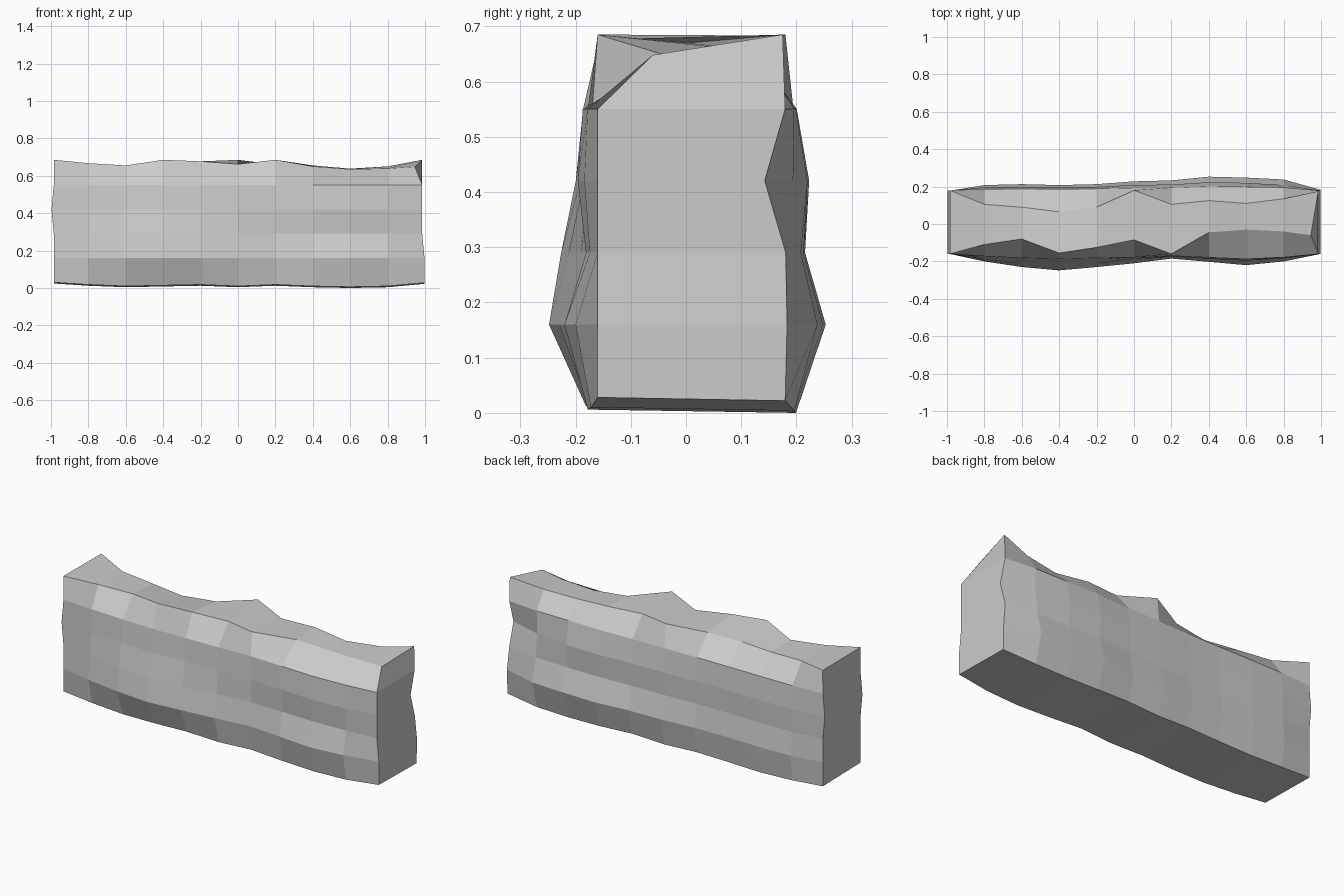
import bpy, bmesh

# stations along the wall block
XS = [-0.985, -0.8, -0.6, -0.4, -0.2, 0, 0.2, 0.4, 0.6, 0.8, 0.985]
ROWS = [0.02, 0.16, 0.29, 0.42, 0.55]

# outward bulge of each face per station, and its strength per row
FRONT = [0.0, 0.04, 0.07, 0.088, 0.07, 0.05, 0.025, 0.042, 0.06, 0.04, 0.0]
BACK = [0.0, 0.03, 0.035, 0.03, 0.035, 0.05, 0.055, 0.075, 0.07, 0.06, 0.005]
FRONT_LEFT = [0.25, 1.0, 0.75, 0.45, 0.3]
FRONT_RIGHT = [0.3, 1.0, 0.35, 0.6, 0.45]
BACK_ROWS = [0.3, 1.0, 0.5, 0.6, 0.3]

# worn top edges and the underside line
TOP_FRONT_Y = [-0.16, -0.11, -0.08, -0.155, -0.125, -0.085, -0.16, -0.045, -0.03, -0.04, -0.06]
TOP_FRONT_Z = [0.685, 0.667, 0.655, 0.685, 0.677, 0.662, 0.685, 0.65, 0.635, 0.638, 0.648]
TOP_BACK_Y = [0.18, 0.105, 0.09, 0.065, 0.09, 0.18, 0.105, 0.125, 0.11, 0.135, 0.175]
TOP_BACK_Z = [0.683, 0.66, 0.65, 0.645, 0.655, 0.685, 0.66, 0.655, 0.638, 0.65, 0.685]
BASE_Z = [0.03, 0.018, 0.01, 0.014, 0.018, 0.01, 0.018, 0.01, 0.006, 0.01, 0.028]


def section(i):
    """Closed outline at one station: up the front, down the back."""
    x = XS[i]
    t = min(max((x + 0.2) / 0.6, 0), 1)
    front, back = [], []
    for r, z in enumerate(ROWS):
        f = FRONT_LEFT[r] * (1 - t) + FRONT_RIGHT[r] * t
        yb = 0.178 + BACK[i] * BACK_ROWS[r]
        if r == 3:
            yb -= max(0, x - 0.6) * 0.1          # dent near the right end
        xr = x + (0.012 if i == 10 and r < 2 else 0) - (0.012 if i == 0 and r == 3 else 0)
        zf = BASE_Z[i] if r == 0 else z
        zb = max(0, BASE_Z[i] - 0.006) if r == 0 else z
        front.append((xr, -0.16 - FRONT[i] * f, zf))
        back.append((xr, yb, zb))
    xf = 0.945 if i == 10 else x                 # chipped front corner
    top = [(xf, TOP_FRONT_Y[i], TOP_FRONT_Z[i]), (x, TOP_BACK_Y[i], TOP_BACK_Z[i])]
    return front + top + back[::-1]


# loft the sections and cap both ends
bm = bmesh.new()
rings = [[bm.verts.new(p) for p in section(i)] for i in range(len(XS))]
n = len(rings[0])
for a, b in zip(rings, rings[1:]):
    for k in range(n):
        j = (k + 1) % n
        bm.faces.new((a[k], b[k], b[j], a[j]))
for ring in (rings[0], rings[-1]):
    for k in range(n // 2 - 1):
        bm.faces.new((ring[k], ring[k + 1], ring[n - 2 - k], ring[n - 1 - k]))
bmesh.ops.recalc_face_normals(bm, faces=bm.faces)

mesh = bpy.data.meshes.new("worn_stone_block")
bm.to_mesh(mesh)
bm.free()
bpy.context.collection.objects.link(bpy.data.objects.new("worn_stone_block", mesh))
